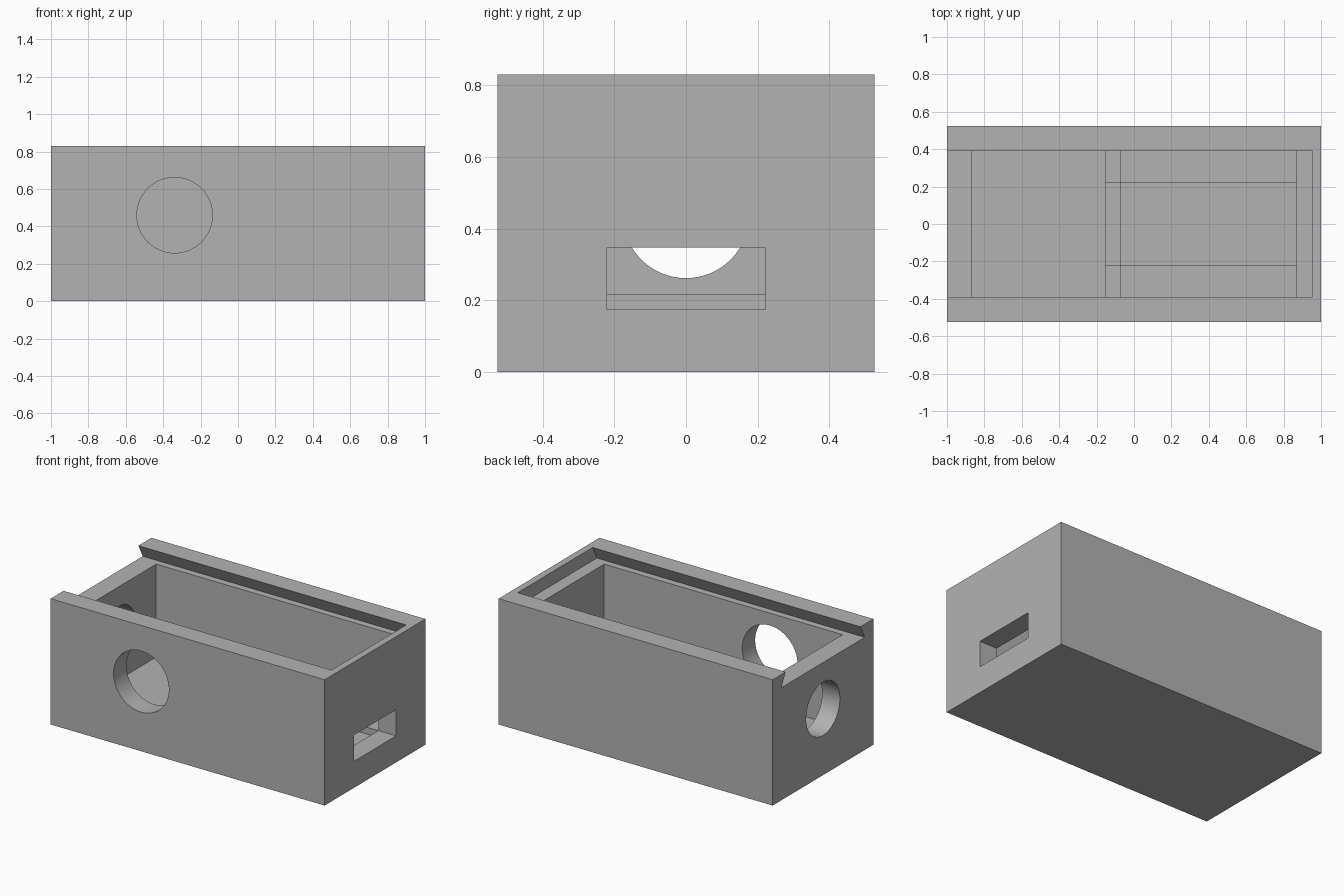
import bpy, math
from mathutils import Vector

old = bpy.data.objects.get("Cube")
if old:
    bpy.data.objects.remove(old, do_unlink=True)

grey = bpy.data.materials.new("plain_grey")
grey.use_nodes = True
colour = (0.45, 0.45, 0.45, 1)
grey.diffuse_color = colour
grey.node_tree.nodes["Principled BSDF"].inputs["Base Color"].default_value = colour

W, D, H = 1.0, 0.525, 0.83      # half length, half width, height
WALL = 0.13
IN_X, IN_Y = W - WALL, 0.39     # inside half sizes
LEDGE = H - 0.087               # floor of the lid groove


def prism(name, profile, x0, x1):
    """Extrude a (y, z) profile along x."""
    n = len(profile)
    verts = [(x, y, z) for x in (x0, x1) for y, z in profile]
    faces = [tuple(reversed(range(n))), tuple(range(n, 2 * n))]
    faces += [(i, (i + 1) % n, n + (i + 1) % n, n + i) for i in range(n)]
    mesh = bpy.data.meshes.new(name)
    mesh.from_pydata(verts, [], faces)
    mesh.materials.append(grey)
    ob = bpy.data.objects.new(name, mesh)
    bpy.context.collection.objects.link(ob)
    return ob


def block(name, x0, x1, y0, y1, z0, z1):
    return prism(name, [(y0, z0), (y1, z0), (y1, z1), (y0, z1)], x0, x1)


def cylinder(name, radius, depth, location, axis):
    bpy.ops.mesh.primitive_cylinder_add(vertices=64, radius=radius, depth=depth, location=location)
    ob = bpy.context.object
    ob.name = name
    ob.rotation_euler = Vector(axis).to_track_quat('Z', 'Y').to_euler()
    ob.data.materials.append(grey)
    return ob


# Outer body and everything cut from it
box = block("box_body", -W, W, -D, D, 0, H)
low_y = IN_Y + 0.045
top = H + 0.1
cutters = [
    block("cavity_cutter", -IN_X, IN_X, -IN_Y, IN_Y, WALL, top),
    # Dovetail lid groove, open at one end
    prism("groove_cutter", [(-low_y, LEDGE), (low_y, LEDGE), (IN_Y, H),
                            (IN_Y, top), (-IN_Y, top), (-IN_Y, H)], -W - 0.1, 0.955),
    block("slot_cutter", IN_X - 0.05, W + 0.1, -0.22, 0.22, 0.175, 0.348),
    cylinder("front_hole_cutter", 0.202, 0.3, (-0.339, -D + WALL / 2, 0.46), (0, 1, 0)),
    cylinder("end_hole_cutter", 0.176, 0.3, (-W + WALL / 2, 0, 0.438), (1, 0, 0)),
]
for cutter in cutters:
    cutter.hide_render = True
    mod = box.modifiers.new(cutter.name, 'BOOLEAN')
    mod.operation = 'DIFFERENCE'
    mod.solver = 'EXACT'
    mod.object = cutter

# Bake the cuts and drop the cutters
bpy.context.view_layer.update()
graph = bpy.context.evaluated_depsgraph_get()
cut_mesh = bpy.data.meshes.new_from_object(box.evaluated_get(graph))
box.modifiers.clear()
box.data = cut_mesh
for cutter in cutters:
    bpy.data.objects.remove(cutter, do_unlink=True)

# Board stop with a lowered middle, and board rails along both sides
E = 0.01
Y = IN_Y + E
prism("board_stop", [(-Y, WALL - E), (Y, WALL - E), (Y, 0.26), (0.22, 0.26), (0.22, 0.217),
                     (-0.22, 0.217), (-0.22, 0.26), (-Y, 0.26)], -0.155, -0.07)
for side, name in ((1, "back_rail"), (-1, "front_rail")):
    y0, y1 = sorted((side * 0.22, side * Y))
    block(name, -0.08, IN_X + E, y0, y1, WALL - E, 0.175)

# Smooth hole walls, sharp box edges
bpy.ops.object.select_all(action='DESELECT')
box.select_set(True)
bpy.context.view_layer.objects.active = box
bpy.ops.object.shade_smooth_by_angle(angle=math.radians(30))
